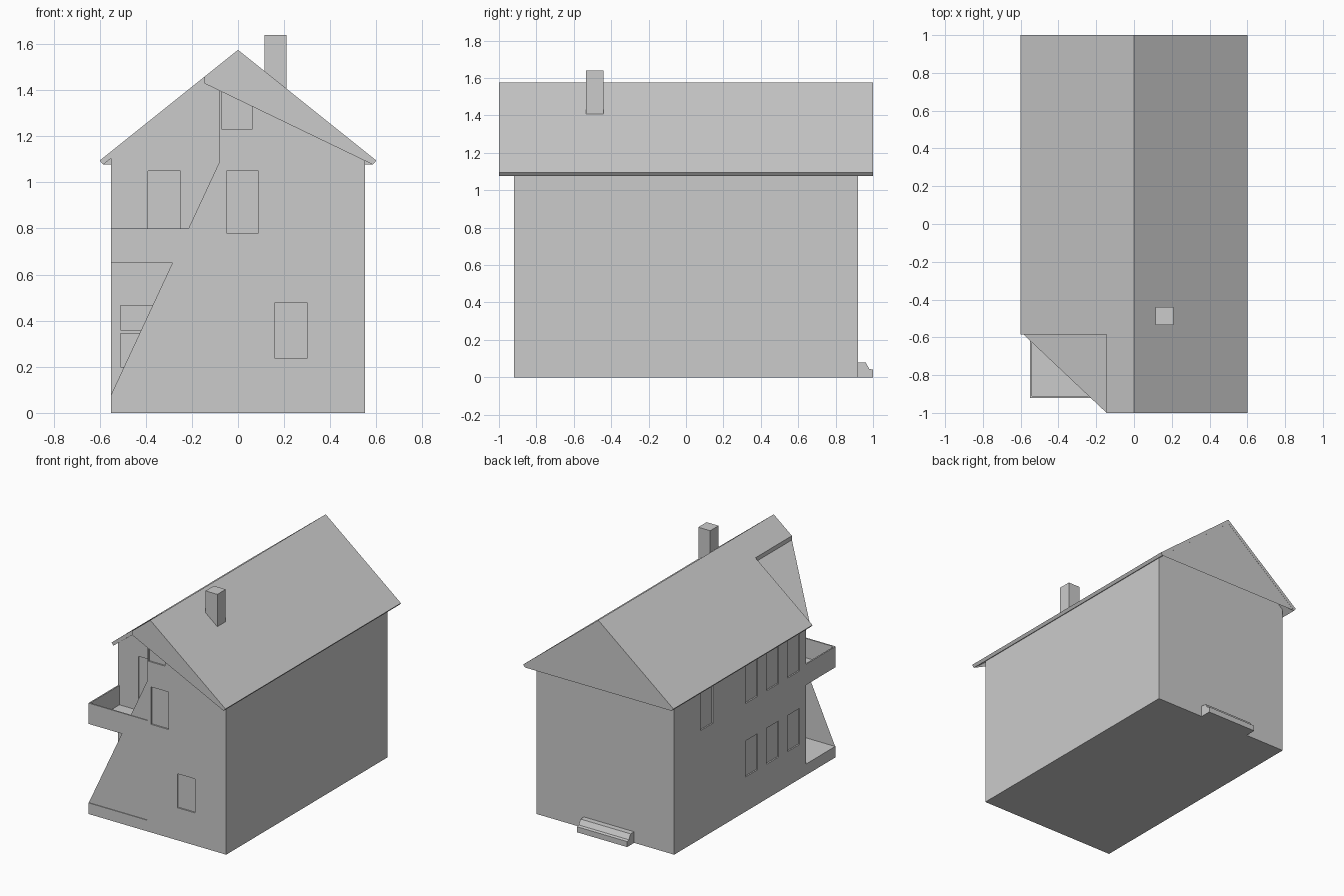
import bpy, bmesh

if "Cube" in bpy.data.objects:
    bpy.data.objects.remove(bpy.data.objects["Cube"])


def add_mesh(name, bm):
    bmesh.ops.recalc_face_normals(bm, faces=bm.faces)
    me = bpy.data.meshes.new(name)
    bm.to_mesh(me)
    bm.free()
    ob = bpy.data.objects.new(name, me)
    bpy.context.collection.objects.link(ob)
    return ob


def add_prism(bm, pts, a, b, axis="y"):
    # profile (u, z) swept along y, or (y, z) swept along x
    def put(u, z, t):
        return (u, t, z) if axis == "y" else (t, u, z)
    lo = [bm.verts.new(put(u, z, a)) for u, z in pts]
    hi = [bm.verts.new(put(u, z, b)) for u, z in pts]
    bm.faces.new(lo)
    bm.faces.new(hi[::-1])
    n = len(pts)
    for i in range(n):
        bm.faces.new((lo[i], lo[(i + 1) % n], hi[(i + 1) % n], hi[i]))


def prism(name, pts, a, b, axis="y"):
    bm = bmesh.new()
    add_prism(bm, pts, a, b, axis)
    return add_mesh(name, bm)


def rect(u0, u1, z0, z1):
    return [(u0, z0), (u1, z0), (u1, z1), (u0, z1)]


def box(name, x0, x1, y0, y1, z0, z1):
    return prism(name, rect(x0, x1, z0, z1), y0, y1)


def panel(name, pts):
    bm = bmesh.new()
    bm.faces.new([bm.verts.new(p) for p in pts])
    return add_mesh(name, bm)


def cut(ob, cutter):
    cutter.hide_render = True
    cutter.hide_viewport = True
    m = ob.modifiers.new("cut", "BOOLEAN")
    m.operation = "DIFFERENCE"
    m.solver = "EXACT"
    m.object = cutter


# House body with gables
body = prism("house_body", [(-.55, 0), (.55, 0), (.55, 1.107), (0, 1.547), (-.55, 1.107)], -.92, .92)

# Corner recess for porch and balcony
cut(body, box("recess_cutter", -1, -.08, -1.2, -.58, .08, 2))

# Shallow window and door insets
D = .01
bm = bmesh.new()
for x0, x1, z0, z1 in [(-.05, .09, .78, 1.05), (.16, .30, .235, .48), (-.07, .06, 1.23, 1.4)]:
    add_prism(bm, rect(x0, x1, z0, z1), -1, -.92 + D)
for x0, x1, z0, z1 in [(-.39, -.25, .68, 1.05), (-.51, -.36, .36, .465), (-.51, -.36, .2, .345)]:
    add_prism(bm, rect(x0, x1, z0, z1), -.65, -.58 + D)
for yc in (.04, -.2, -.44):
    add_prism(bm, rect(yc - .07, yc + .07, .25, .51), -.7, -.55 + D, "x")
for yc in (.55, .04, -.2, -.44):
    add_prism(bm, rect(yc - .07, yc + .07, .78, 1.05), -.7, -.55 + D, "x")
cut(body, add_mesh("window_cutter", bm))

# Roof slab, notched over the balcony
prism("roof", [(-.6, 1.095), (-.585, 1.077), (0, 1.545), (.585, 1.077), (.6, 1.095), (0, 1.575)], -.585, 1)
prism("roof_front", [(-.145, 1.459), (-.145, 1.429), (0, 1.545), (.585, 1.077), (.6, 1.095), (0, 1.575)], -1, -.585)

# Flat infill panels under the roof and beside the porch
panel("back_gable_panel", [(-.585, .999, 1.077), (.585, .999, 1.077), (0, .999, 1.56)])
panel("front_gable_panel", [(-.145, -.999, 1.429), (.585, -.999, 1.077), (0, -.999, 1.56)])
panel("notch_panel", [(-.585, -.585, 1.077), (-.145, -.585, 1.429), (-.145, -1, 1.429)])
panel("porch_side_panel", [(-.55, -.915, .08), (-.08, -.915, .08), (-.08, -.915, 1.09)])

# Balcony floor and parapets
box("balcony_floor", -.55, -.08, -.92, -.58, .65, .66)
box("balcony_front", -.55, -.08, -.92, -.91, .65, .80)
box("balcony_side", -.55, -.54, -.92, -.58, .65, .80)

# Chimney
box("chimney", .115, .21, -.535, -.44, 1.38, 1.64)

# Back door steps
prism("back_steps", [(.92, 0), (1, 0), (1, .04), (.98, .045), (.96, .08), (.92, .08)], -.23, .17, "x")
